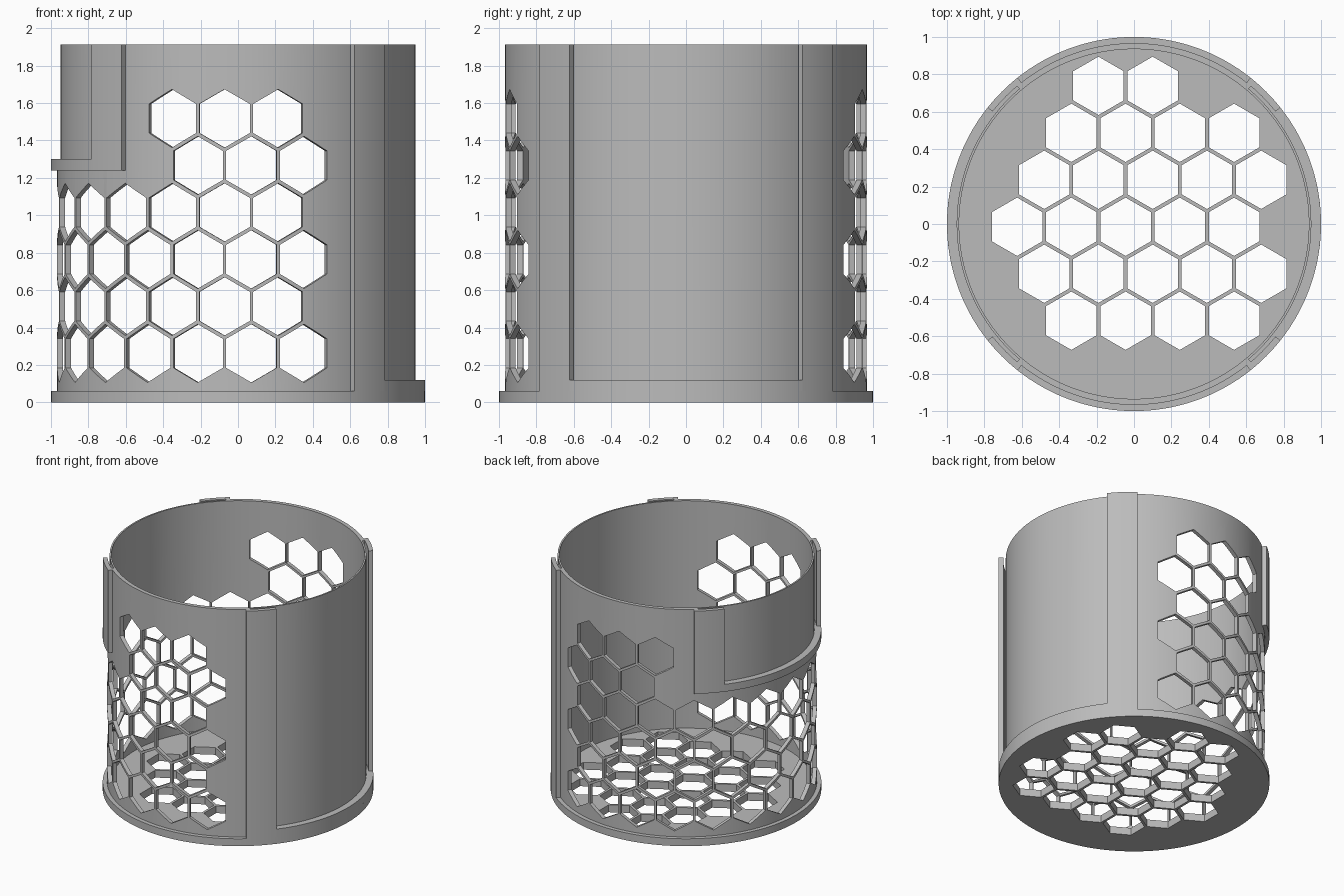
import bpy, bmesh, math
from mathutils import Matrix, Vector

if "Cube" in bpy.data.objects:
    bpy.data.objects.remove(bpy.data.objects["Cube"], do_unlink=True)

HEIGHT, FLOOR = 1.914, 0.06
R_BASE, R_OUT, R_IN, R_SLOT = 1.0, 0.967, 0.935, 0.948
HEX_R, PITCH = 0.156, 0.29
ROW = PITCH * math.sqrt(3) / 2
PANEL, RAIL = 38.5, 51.5            # half angles of panel opening and rails

grey = bpy.data.materials.new("plain_grey")
grey.use_nodes = True
grey.diffuse_color = (0.5, 0.5, 0.5, 1)
grey.node_tree.nodes["Principled BSDF"].inputs["Base Color"].default_value = (0.5, 0.5, 0.5, 1)


def finish(name, bm):
    bmesh.ops.recalc_face_normals(bm, faces=bm.faces)
    mesh = bpy.data.meshes.new(name)
    bm.to_mesh(mesh)
    bm.free()
    mesh.materials.append(grey)
    obj = bpy.data.objects.new(name, mesh)
    bpy.context.collection.objects.link(obj)
    return obj


def smooth(obj):
    bpy.ops.object.select_all(action="DESELECT")
    obj.select_set(True)
    bpy.context.view_layer.objects.active = obj
    bpy.ops.object.shade_smooth_by_angle(angle=math.radians(30))


def lathe(name, profile, steps):
    bm = bmesh.new()
    verts = [bm.verts.new((r, 0, z)) for r, z in profile]
    edges = [bm.edges.new(pair) for pair in zip(verts, verts[1:])]
    bmesh.ops.spin(bm, geom=verts + edges, cent=(0, 0, 0), axis=(0, 0, 1),
                   angle=math.tau, steps=steps)
    bmesh.ops.remove_doubles(bm, verts=bm.verts, dist=1e-4)
    return finish(name, bm)


def arc_block(name, r0, r1, z0, z1, a0, a1):
    """Solid ring sector between two angles in degrees."""
    bm = bmesh.new()
    steps = max(6, round(abs(a1 - a0) / 2))
    rings = []
    for i in range(steps + 1):
        a = math.radians(a0 + (a1 - a0) * i / steps)
        rings.append([bm.verts.new((r * math.cos(a), r * math.sin(a), z))
                      for r, z in ((r0, z0), (r1, z0), (r1, z1), (r0, z1))])
    for p, q in zip(rings, rings[1:]):
        for k in range(4):
            n = (k + 1) % 4
            bm.faces.new((p[k], p[n], q[n], q[k]))
    bm.faces.new(rings[0])
    bm.faces.new(rings[-1])
    return finish(name, bm)


def add_hex(bm, matrix, depth):
    """Hexagonal prism along local z with a corner on local y."""
    spin = Matrix.Rotation(math.radians(90), 4, "Z")
    made = bmesh.ops.create_cone(bm, cap_ends=True, segments=6, radius1=HEX_R,
                                 radius2=HEX_R, depth=depth)["verts"]
    # Turn the prism so that one corner points along y
    corner = max(made, key=lambda v: v.co.y)
    if abs(corner.co.x) > 0.01:
        bmesh.ops.transform(bm, matrix=spin, verts=made)
    bmesh.ops.transform(bm, matrix=matrix, verts=made)


def cut(body, cutter):
    cutter.hide_render = True
    mod = body.modifiers.new("cut", "BOOLEAN")
    mod.operation = "DIFFERENCE"
    mod.solver = "EXACT"
    mod.object = cutter
    bpy.context.view_layer.objects.active = body
    bpy.ops.object.modifier_apply(modifier=mod.name)
    bpy.data.objects.remove(cutter, do_unlink=True)


# Cup: base flange, floor and thin wall
cup = lathe("cup", [(0, 0), (R_BASE, 0), (R_BASE, FLOOR), (R_OUT, FLOOR), (R_OUT, HEIGHT),
                    (R_IN, HEIGHT), (R_IN, FLOOR), (0, FLOOR)], 168)

# Two label holders: shallow slot, bottom lip and side rails
for side, centre, z0 in (("left", 0, FLOOR), ("right", 180, 1.24)):
    cut(cup, arc_block("slot_cutter", R_SLOT, 0.99, z0 + 0.06, 2.0, centre - 49.7, centre + 49.7))
    smooth(arc_block(side + "_lip", 0.96, R_BASE, z0, z0 + 0.06, centre - PANEL, centre + PANEL))
    for end, s in (("front", -1), ("back", 1)):
        smooth(arc_block(f"{side}_{end}_rail", 0.966, R_BASE, z0, HEIGHT,
                         centre + s * PANEL, centre + s * RAIL))

# Honeycomb in the wall, wrapped around the -x side
bm = bmesh.new()
step = 360 / 21
for row in range(6):
    reach = 6.5 if row % 2 == 0 else 6
    for i in range(int(2 * reach) + 1):
        offset = i - reach
        if row > 3 and abs(offset) < 4:      # solid behind the short holder
            continue
        a = math.radians(180 + offset * step)
        out = Vector((math.cos(a), math.sin(a), 0))
        up = Vector((0, 0, 1))
        m = Matrix((up.cross(out), up, out)).transposed().to_4x4()
        m.translation = out * 0.985 + up * (0.262 + row * ROW)
        add_hex(bm, m, 0.14)
cut(cup, finish("wall_hole_cutter", bm))

# Honeycomb in the floor: start column and count for each row
bm = bmesh.new()
for row, (x0, count) in enumerate(((-0.335, 4), (-0.48, 5), (-0.625, 5),
                                   (-0.48, 5), (-0.335, 4), (-0.19, 2))):
    for i in range(count):
        add_hex(bm, Matrix.Translation((x0 + i * PITCH, -0.517 + row * ROW, 0.03)), 0.2)
cut(cup, finish("floor_hole_cutter", bm))
smooth(cup)
